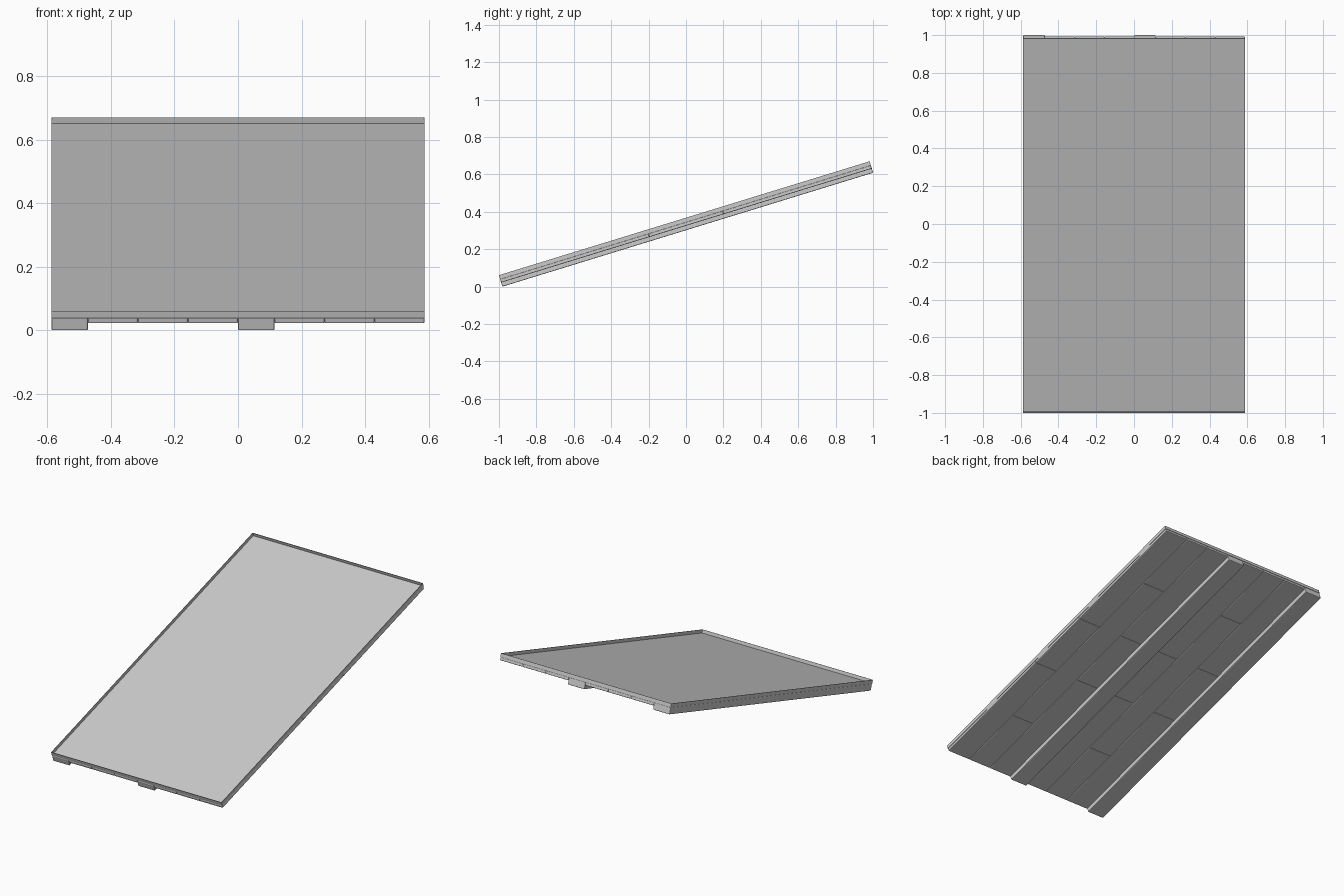
import bpy, bmesh
from math import sin, cos, radians
from mathutils import Matrix

if "Cube" in bpy.data.objects:
    bpy.data.objects.remove(bpy.data.objects["Cube"])

ANGLE = radians(17.08)
LENGTH, HALF_W, DEPTH = 2.074, 0.587, 0.064
BEAM_W = 0.115
BOARD_W = (HALF_W - BEAM_W) / 3
BOARD_Z, TRAY_Z = 0.023, 0.041

# Panel is modelled flat, then tilted so its lower front edge rests on the ground
TILT = (Matrix.Translation((0, DEPTH * sin(ANGLE) / 2, LENGTH / 2 * sin(ANGLE)))
        @ Matrix.Rotation(ANGLE, 4, 'X'))


def block(name, lo, hi, bevel=0.0, tray_rim=0.0):
    bm = bmesh.new()
    bmesh.ops.create_cube(bm, size=1)
    for v in bm.verts:
        for i in range(3):
            v.co[i] = lo[i] if v.co[i] < 0 else hi[i]
    if tray_rim:
        top = max(bm.faces, key=lambda f: f.calc_center_median().z)
        bmesh.ops.inset_region(bm, faces=[top], thickness=tray_rim)
        floor = bmesh.ops.extrude_face_region(bm, geom=[top])['geom']
        bmesh.ops.delete(bm, geom=[top], context='FACES')
        for v in [g for g in floor if isinstance(g, bmesh.types.BMVert)]:
            v.co.z -= 0.02
    bmesh.ops.recalc_face_normals(bm, faces=bm.faces)
    mesh = bpy.data.meshes.new(name)
    bm.to_mesh(mesh)
    bm.free()
    obj = bpy.data.objects.new(name, mesh)
    bpy.context.collection.objects.link(obj)
    obj.matrix_world = TILT
    if bevel:
        mod = obj.modifiers.new("edge_bevel", 'BEVEL')
        mod.width = bevel
        mod.segments = 2
    return obj


end = LENGTH / 2

# Roof covering: shallow tray with a thin raised rim
block("roof_tray", (-HALF_W, -end, TRAY_Z), (HALF_W, end, DEPTH), tray_rim=0.003)

# Two bays, each with a rafter and three rows of staggered boards
for bay, x0 in enumerate((-HALF_W, 0.0)):
    block(f"rafter_{bay}", (x0, -end, 0), (x0 + BEAM_W, end, TRAY_Z), 0.004)
    for row, joints in enumerate(((0.4, 0.6), (0.2, 0.8), (0.4, 0.6))):
        x = x0 + BEAM_W + row * BOARD_W
        cuts = (0, *joints, 1)
        for n, (a, b) in enumerate(zip(cuts, cuts[1:])):
            block(f"board_{bay}_{row}_{n}",
                  (x, -end + a * LENGTH, BOARD_Z),
                  (x + BOARD_W, -end + b * LENGTH, TRAY_Z), 0.004)
